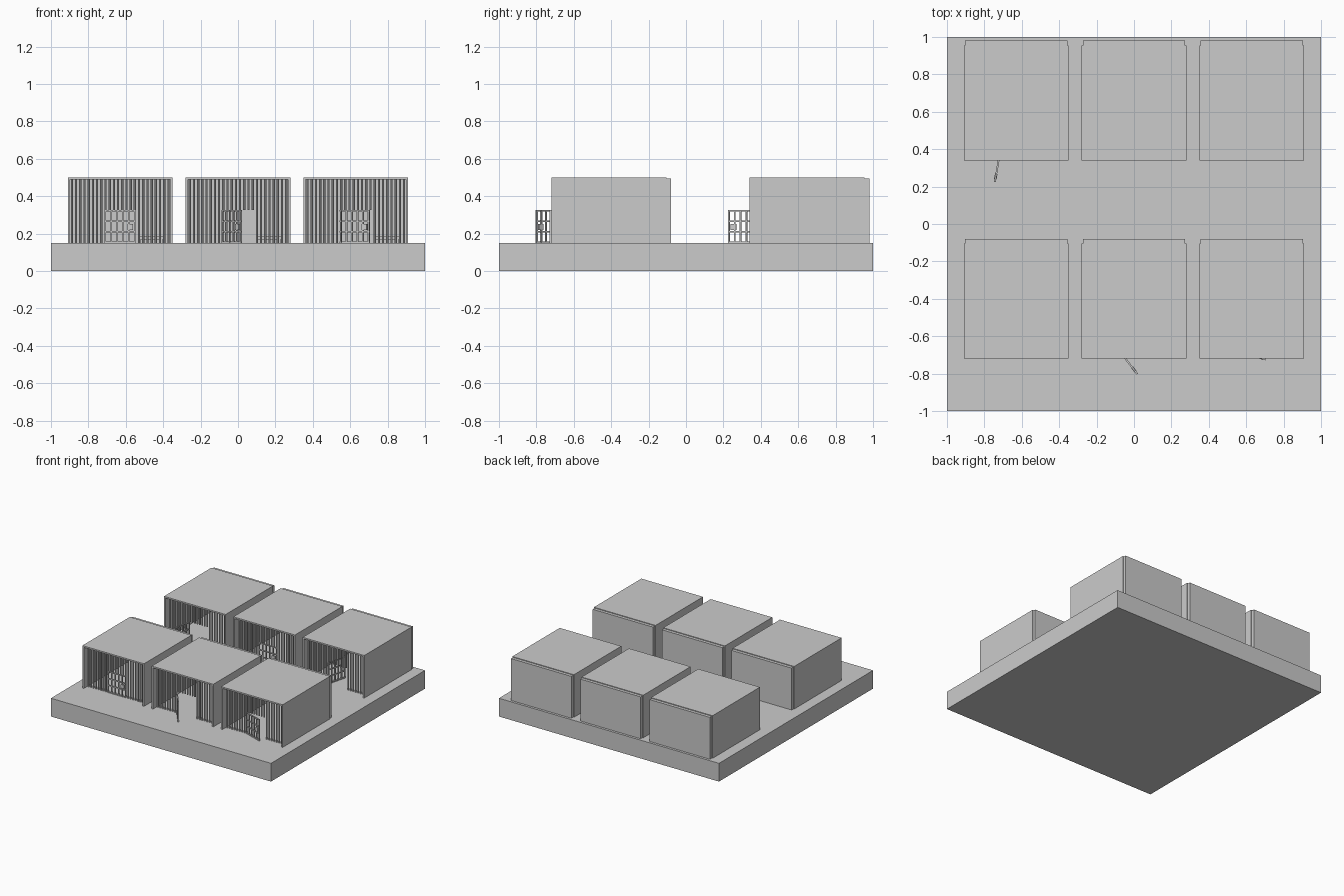
import bpy, bmesh, math
from mathutils import Matrix, Vector

if "Cube" in bpy.data.objects:
    bpy.data.objects.remove(bpy.data.objects["Cube"])

FLOOR, TOP = 0.15, 0.50


def add_box(bm, x0, x1, y0, y1, z0, z1, mat=Matrix()):
    size = Matrix.Diagonal((x1 - x0, y1 - y0, z1 - z0, 1))
    loc = Matrix.Translation(((x0 + x1) / 2, (y0 + y1) / 2, (z0 + z1) / 2))
    bmesh.ops.create_cube(bm, size=1, matrix=mat @ loc @ size)


def add_bar(bm, x, y, z0, z1, r):
    bmesh.ops.create_cone(bm, cap_ends=True, segments=8, radius1=r, radius2=r,
                          depth=z1 - z0, matrix=Matrix.Translation((x, y, (z0 + z1) / 2)))


def make(name, build, loc=(0, 0, 0), angle=0):
    bm = bmesh.new()
    build(bm)
    me = bpy.data.meshes.new(name)
    bm.to_mesh(me)
    bm.free()
    ob = bpy.data.objects.new(name, me)
    ob.location = loc
    ob.rotation_euler.z = math.radians(angle)
    bpy.context.collection.objects.link(ob)
    return ob


# Cell shell, local origin at the middle of the front edge on the floor
H = TOP - FLOOR
DEPTH = 0.64
BAR_Y = 0.05
DOOR_L, DOOR_R, DOOR_H = -0.085, 0.083, 0.175


def shell(bm):
    for s in (-1, 1):
        x = sorted((s * 0.28, s * 0.268))
        add_box(bm, x[0], x[1], 0, DEPTH - 0.025, 0, H)
    add_box(bm, -0.268, 0.268, 0, DEPTH - 0.025, H - 0.012, H)


def back_wall(bm):
    add_box(bm, -0.274, 0.274, DEPTH - 0.025, DEPTH, 0, H - 0.006)


# Front bars, cut short above the doorway
def bars(bm):
    n = 24
    for i in range(n):
        x = -0.258 + 0.516 * i / (n - 1)
        z0 = DOOR_H if DOOR_L < x < DOOR_R else 0
        add_bar(bm, x, BAR_Y, z0, H - 0.012, 0.006)


# Barred door, hinge on local origin
def door(bm):
    w, t = 0.168, 0.005
    for i in range(6):
        x = 0.005 + (w - 0.01) * i / 5
        add_box(bm, x - 0.004, x + 0.004, -t, t, 0, DOOR_H)
    for z in (0.004, 0.06, 0.115, DOOR_H - 0.004):
        add_box(bm, 0, w, -t * 0.9, t * 0.9, z - 0.004, z + 0.004)
    # lock box
    add_box(bm, w - 0.045, w - 0.015, -t * 1.4, t * 1.4, 0.07, 0.1)


# Bunk on four legs
def bunk(bm):
    add_box(bm, 0.095, 0.23, 0.25, 0.57, 0.018, 0.034)
    for x in (0.098, 0.217):
        for y in (0.253, 0.557):
            add_box(bm, x, x + 0.01, y, y + 0.01, 0, 0.018)


make("base_slab", lambda bm: add_box(bm, -1, 1, -1, 1, 0, FLOOR))

# Each row: front edge y and the door angle of its three cells
for row, front, angles in (("front", -0.72, (0, -52, -19)), ("rear", 0.34, (-100, 0, 75))):
    for col, x, a in zip(("left", "middle", "right"), (-0.63, 0, 0.63), angles):
        tag = f"{row}_{col}_"
        at = Vector((x, front, FLOOR))
        for part, fn in (("cell_shell", shell), ("back_wall", back_wall),
                         ("bars", bars), ("bunk", bunk)):
            make(tag + part, fn, at)
        make(tag + "door", door, at + Vector((DOOR_L, BAR_Y, 0)), a)
